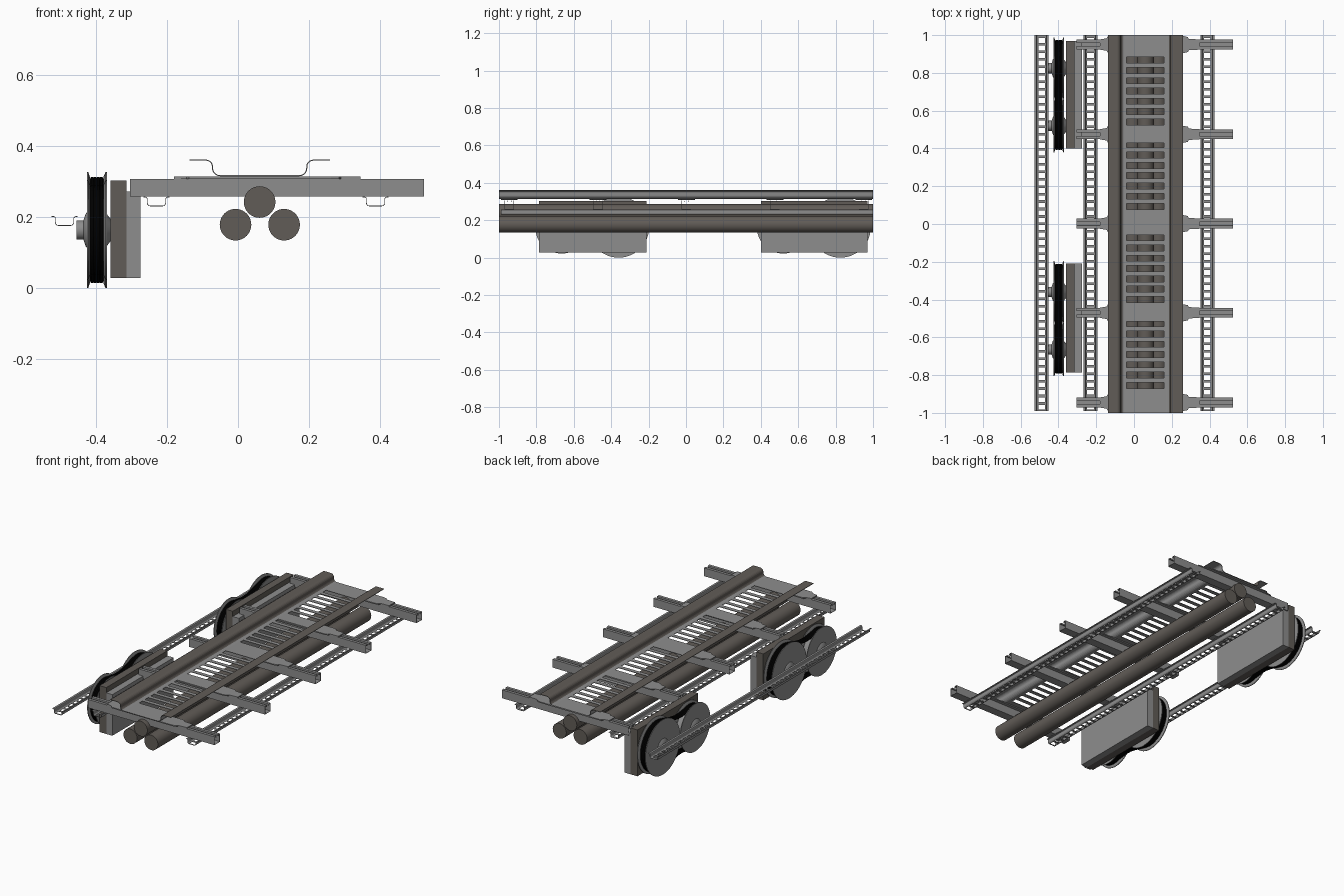
import bpy, bmesh, math
from mathutils import Vector

if "Cube" in bpy.data.objects:
    bpy.data.objects.remove(bpy.data.objects["Cube"])


def material(name, rgb):
    m = bpy.data.materials.new(name)
    m.diffuse_color = (*rgb, 1)
    m.use_nodes = True
    m.node_tree.nodes["Principled BSDF"].inputs["Base Color"].default_value = m.diffuse_color
    return m


GREY = material("galvanised grey", (0.27, 0.27, 0.27))
BROWN = material("dark warm grey", (0.12, 0.107, 0.095))
BLACK = material("cable black", (0.0, 0.0, 0.0))


def finish(name, bm, mats, smooth=False, recalc=True):
    if recalc:
        bmesh.ops.recalc_face_normals(bm, faces=bm.faces[:])
    me = bpy.data.meshes.new(name)
    bm.to_mesh(me)
    bm.free()
    for m in mats:
        me.materials.append(m)
    if smooth:
        me.shade_smooth()
        me.set_sharp_from_angle(angle=math.radians(35))
    ob = bpy.data.objects.new(name, me)
    bpy.context.collection.objects.link(ob)
    return ob


def sheet(name, profile, stations, mats, thick, along="y", hole=None, rule=None):
    """Bent sheet: a profile swept along an axis, with slots left open."""
    bm = bmesh.new()
    rows = [[bm.verts.new((a, s, z) if along == "y" else (s, a, z))
             for a, z in profile] for s in stations]
    for j in range(len(stations) - 1):
        for i in range(len(profile) - 1):
            if hole and hole(i, j):
                continue
            f = bm.faces.new((rows[j][i], rows[j][i + 1],
                              rows[j + 1][i + 1], rows[j + 1][i]))
            if rule:
                f.material_index = rule(f.calc_center_median())
    for v in [v for v in bm.verts if not v.link_faces]:
        bm.verts.remove(v)
    ob = finish(name, bm, mats, recalc=False)
    mod = ob.modifiers.new("thickness", "SOLIDIFY")
    mod.thickness, mod.offset = thick, 0
    # underside and rim fall back to the first colour
    mod.material_offset = mod.material_offset_rim = -1
    return ob


def box(name, lo, hi, mat):
    bm = bmesh.new()
    bmesh.ops.create_cube(bm, size=1)
    for v in bm.verts:
        v.co = [lo[k] + (v.co[k] + 0.5) * (hi[k] - lo[k]) for k in range(3)]
    return finish(name, bm, [mat])


def prism(name, outline, z0, z1, mat):
    bm = bmesh.new()
    f = bm.faces.new([bm.verts.new((x, y, z0)) for x, y in outline])
    ext = bmesh.ops.extrude_face_region(bm, geom=[f])
    for v in ext["geom"]:
        if isinstance(v, bmesh.types.BMVert):
            v.co.z = z1
    return finish(name, bm, [mat])


def lathe(name, profile, axis, y, z, mat, n=40):
    """Turn (position, radius) points about an x or y axis."""
    bm = bmesh.new()
    rings = []
    for p, r in profile:
        ring = []
        for k in range(n):
            c, s = r * math.cos(k * math.tau / n), r * math.sin(k * math.tau / n)
            ring.append(bm.verts.new((p, y + c, z + s) if axis == "x" else (y + c, p, z + s)))
        rings.append(ring)
    for a, b in zip(rings, rings[1:]):
        for k in range(n):
            bm.faces.new((a[k], a[(k + 1) % n], b[(k + 1) % n], b[k]))
    bm.faces.new(rings[0])
    bm.faces.new(rings[-1])
    return finish(name, bm, [mat], True)


def arc(cx, cz, r, a0, a1, n=5):
    return [(cx + r * math.cos(math.radians(a0 + (a1 - a0) * k / n)),
             cz + r * math.sin(math.radians(a0 + (a1 - a0) * k / n))) for k in range(n + 1)]


# Three long pipes
for k, (x, z) in enumerate([(-0.007, 0.178), (0.130, 0.178), (0.061, 0.242)]):
    lathe(f"pipe_{k}", [(-1, 0.0445), (1, 0.0445)], "y", x, z, BROWN)

# Main wide tray with four groups of slots
left = ([(-0.137, 0.360)] + arc(-0.090, 0.342, 0.018, 90, 0)
        + arc(-0.050, 0.338, 0.022, 180, 270))
right = [(0.122 - x, z) for x, z in reversed(left)]
profile = left + [(-0.04, 0.316), (0.16, 0.316)] + right
slots = []
for start in (-0.87, -0.415, 0.077, 0.525):
    slots += [(start + k * 0.0545, start + k * 0.0545 + 0.031) for k in range(7)]
stations = [-1] + [s for pair in slots for s in pair] + [1]
base_i = len(left)
sheet("main_tray", profile, stations, [GREY, BROWN], 0.003,
      hole=lambda i, j: i == base_i and j % 2 == 1,
      rule=lambda c: 1 if c.z > 0.319 else 0)


# Narrow perforated trays
def small_tray(name, x, z):
    half = [(-0.037, 0.0)] + arc(-0.031, -0.005, 0.005, 90, 0, 2) \
        + arc(-0.018, -0.017, 0.008, 180, 270, 3)
    prof = half + [(-a, b) for a, b in reversed(half)]
    prof = [(x + a, z + b) for a, b in prof]
    st = [-0.99]
    for k in range(50):
        st += [-0.983 + k * 0.0396, -0.957 + k * 0.0396]
    sheet(name, prof, st + [1], [GREY], 0.002,
          hole=lambda i, j: i == len(half) - 1 and j % 2 == 1)


small_tray("left_small_tray", -0.230, 0.256)
small_tray("right_small_tray", 0.388, 0.256)
small_tray("outer_small_tray", -0.489, 0.201)

# Cross struts (lipped channels, open on top) with flat saddle plates
for k, y in enumerate((-0.945, -0.47, 0.002, 0.475, 0.95)):
    prof = [(-0.010, 0.297), (-0.010, 0.3055), (-0.025, 0.3055), (-0.025, 0.2585)]
    prof += [(-a, z) for a, z in reversed(prof)]
    sheet(f"cross_strut_{k}", [(y + a, z) for a, z in prof], [-0.305, 0.525],
          [GREY], 0.003, along="x")
    side = [(-0.180, 0.027), (-0.145, 0.033), (-0.138, 0.045),
            (0.262, 0.045), (0.285, 0.040), (0.290, 0.030), (0.346, 0.027)]
    outline = [(x, y - w) for x, w in side] + [(x, y + w) for x, w in reversed(side)]
    prism(f"saddle_plate_{k}", outline, 0.3072, 0.3135, GREY)

# Cabinets, cable reels and looped cables
Z = 0.163
for k, (y0, y1, big, small) in enumerate([(-0.785, -0.21, -0.36, -0.665),
                                          (0.40, 0.97, 0.825, 0.52)]):
    box(f"cabinet_back_{k}", (-0.360, y0, 0.028), (-0.315, y1, 0.303), BROWN)
    box(f"cabinet_cover_{k}", (-0.315, y0, 0.028), (-0.275, y1, 0.272), GREY)

    for label, y, r in (("large", big, 0.163), ("small", small, 0.141)):
        core = r - 0.026
        reel = [(-0.455, 0.027), (-0.436, 0.027), (-0.430, 0.045), (-0.426, 0.05),
                (-0.426, r), (-0.422, r), (-0.418, r - 0.012), (-0.418, core),
                (-0.379, core), (-0.379, r - 0.012), (-0.374, r),
                (-0.370, r), (-0.370, 0.045), (-0.360, 0.032)]
        lathe(f"{label}_reel_{k}", reel, "x", y, Z, GREY, 48)

    # cable loops pinched between the two reels
    path = [(big + 0.144 * math.cos(math.radians(a)), Z + 0.144 * math.sin(math.radians(a)))
            for a in range(-110, 111, 20)]
    path.append(((big + small) / 2 - 0.01, Z + 0.108))
    path += [(small + 0.122 * math.cos(math.radians(a)), Z + 0.122 * math.sin(math.radians(a)))
             for a in range(70, 291, 20)]
    path.append(((big + small) / 2 - 0.01, Z - 0.108))
    cu = bpy.data.curves.new(f"cable_loops_{k}", "CURVE")
    cu.dimensions, cu.bevel_depth, cu.bevel_resolution = "3D", 0.0062, 1
    cu.resolution_u = 3
    cu.materials.append(BLACK)
    for c in range(4):
        x = -0.4115 + c * 0.0087
        sp = cu.splines.new("BEZIER")
        sp.bezier_points.add(len(path) - 1)
        for bp, (y, z) in zip(sp.bezier_points, path):
            bp.co = Vector((x, y, z))
            bp.handle_left_type = bp.handle_right_type = "AUTO"
        sp.use_cyclic_u = True
    ob = bpy.data.objects.new(f"cable_loops_{k}", cu)
    bpy.context.collection.objects.link(ob)
